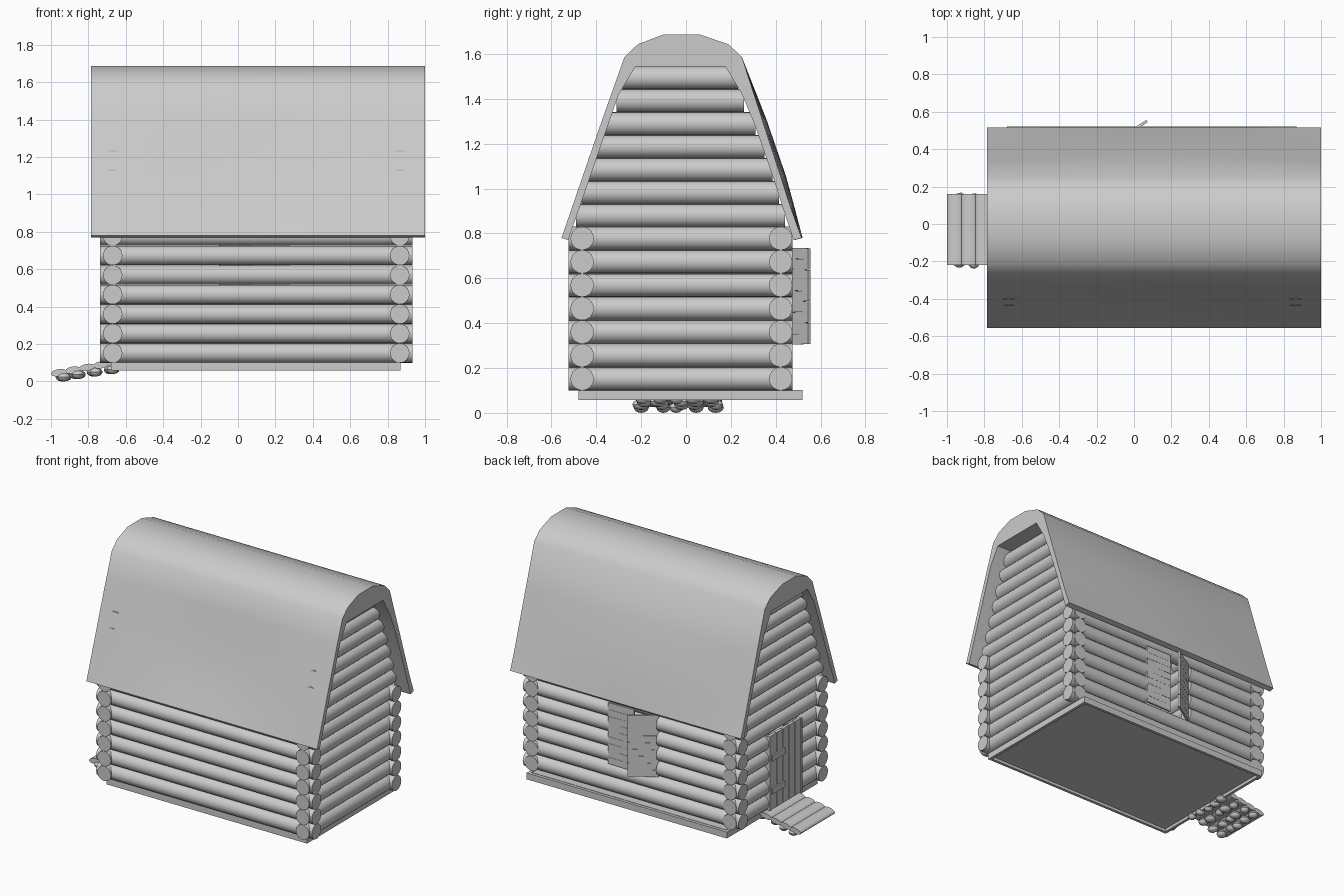
import bpy, bmesh, math, random
from mathutils import Matrix

if "Cube" in bpy.data.objects:
    bpy.data.objects.remove(bpy.data.objects["Cube"])

random.seed(4)


def finish(name, bm, smooth=True):
    bmesh.ops.recalc_face_normals(bm, faces=bm.faces[:])
    me = bpy.data.meshes.new(name)
    bm.to_mesh(me)
    bm.free()
    ob = bpy.data.objects.new(name, me)
    bpy.context.collection.objects.link(ob)
    if smooth:
        bpy.ops.object.select_all(action='DESELECT')
        ob.select_set(True)
        bpy.context.view_layer.objects.active = ob
        bpy.ops.object.shade_smooth_by_angle(angle=math.radians(35))
    return ob


def add_log(bm, axis, a, b, other, z, r=0.052, flat=1.0, pitch=0):
    """Log along x or y from a to b, at the other horizontal coordinate."""
    mid = (a + b) / 2
    if axis == 'x':
        loc, rot = (mid, other, z), Matrix.Rotation(math.pi / 2, 4, 'Y')
    else:
        loc, rot = (other, mid, z), Matrix.Rotation(math.pi / 2, 4, 'X')
    m = (Matrix.Translation(loc) @ Matrix.Rotation(pitch, 4, 'Y')
         @ Matrix.Diagonal((1, 1, flat, 1)) @ rot)
    bmesh.ops.create_cone(bm, cap_ends=True, segments=20, radius1=r, radius2=r,
                          depth=b - a, matrix=m)


def add_box(bm, loc, dims, turn=0, tilt=0):
    m = (Matrix.Translation(loc) @ Matrix.Rotation(turn, 4, 'Z')
         @ Matrix.Rotation(tilt, 4, 'Y') @ Matrix.Diagonal((*dims, 1)))
    bmesh.ops.create_cube(bm, size=1, matrix=m)


levels = [0.152 + 0.1043 * i for i in range(7)]
X0, X1, Y0, Y1 = -0.67, 0.865, -0.463, 0.422     # wall centre lines
WIN = (-0.10, 0.27)                              # window opening along x
DOOR = (-0.235, 0.105)                           # door opening along y

# floor and the sill boards framing it
bm = bmesh.new()
add_box(bm, (0.095, 0.02, 0.088), (1.50, 0.95, 0.028))
finish("floor", bm, False)
bm = bmesh.new()
for y in (-0.47, 0.51):
    add_box(bm, (0.095, y, 0.08), (1.55, 0.02, 0.045))
for x in (-0.67, 0.86):
    add_box(bm, (x, 0.02, 0.08), (0.02, 0.96, 0.045))
finish("sills", bm, False)

# long walls, the back one interrupted by the window
for name, y in (("front_wall", Y0), ("back_wall", Y1)):
    bm = bmesh.new()
    for i, z in enumerate(levels):
        if name == "back_wall" and 2 <= i <= 5:
            add_log(bm, 'x', -0.738, WIN[0], y, z)
            add_log(bm, 'x', WIN[1], 0.932, y, z)
        else:
            add_log(bm, 'x', -0.738, 0.932, y, z)
    finish(name, bm)

# end walls with gables, the left one interrupted by the door
for name, x in (("left_wall", X0), ("right_wall", X1)):
    bm = bmesh.new()
    for i, z in enumerate(levels):
        if name == "left_wall" and i < 5:
            add_log(bm, 'y', -0.523, DOOR[0], x, z)
            add_log(bm, 'y', DOOR[1], 0.475, x, z)
        else:
            add_log(bm, 'y', -0.523, 0.475, x, z)
    for i, hw in enumerate((0.466, 0.44, 0.41, 0.375, 0.335, 0.284, 0.257)):
        add_log(bm, 'y', -0.025 - hw, -0.025 + hw, x, 0.879 + 0.1025 * i)
    finish(name, bm)

# roof shell: closed profile swept along x, back slope bulging, front sagging
profile = [(-0.555, 0.78), (-0.50, 0.94), (-0.445, 1.10), (-0.39, 1.26),
           (-0.33, 1.43), (-0.275, 1.585), (-0.215, 1.643), (-0.10, 1.687),
           (0.06, 1.687), (0.19, 1.643), (0.25, 1.585), (0.34, 1.306),
           (0.42, 1.06), (0.465, 0.92), (0.515, 0.78),
           (0.48, 0.77), (0.43, 0.92), (0.385, 1.06), (0.308, 1.28),
           (0.25, 1.42), (0.175, 1.545), (-0.225, 1.545), (-0.30, 1.42),
           (-0.525, 0.77)]
steps = 12
bm = bmesh.new()
rings = []
for s in range(steps + 1):
    t = s / steps
    ring = []
    for i, (y, z) in enumerate(profile):
        lift = max(0, math.sin(math.pi * (1.5 - z) / 0.75)) ** 0.8
        if y > 0.3:
            y += 0.025 * math.sin(math.pi * t) * lift
        elif 0 < i < 5:
            y += 0.02 * math.sin(math.pi * t) ** 2 * lift
        ring.append(bm.verts.new((-0.785 + 1.785 * t, y, z)))
    rings.append(ring)
n = len(profile)
for a, b in zip(rings, rings[1:]):
    for i in range(n):
        j = (i + 1) % n
        bm.faces.new((a[i], a[j], b[j], b[i]))
bm.faces.new(rings[0])
bm.faces.new(rings[-1])
finish("roof", bm)

# window shutters made of horizontal boards, one ajar
for name, c, turn in (("closed_shutter", (0.175, 0.462), 0.0),
                      ("open_shutter", (-0.015, 0.495), math.radians(33))):
    bm = bmesh.new()
    for i in range(9):
        add_box(bm, (*c, 0.329 + 0.0478 * i), (0.2, 0.014, 0.047),
                turn, random.uniform(-0.02, 0.02))
    finish(name, bm, False)

# plank door with two short battens, and its posts
bm = bmesh.new()
for i in range(5):
    add_box(bm, (-0.715, -0.199 + 0.067 * i, 0.365), (0.022, 0.063, 0.52))
finish("door", bm, False)
bm = bmesh.new()
for z in (0.24, 0.47):
    add_box(bm, (-0.731, 0.025, z), (0.012, 0.14, 0.04))
finish("door_battens", bm, False)
bm = bmesh.new()
for y in DOOR:
    add_box(bm, (-0.70, y, 0.365), (0.06, 0.016, 0.52))
finish("door_posts", bm, False)

# sloping walkway of half-round boards
bm = bmesh.new()
for i in range(5):
    add_log(bm, 'y', -0.22, 0.16, -0.958 + 0.075 * i, 0.047 + 0.014 * i,
            0.042, 0.45, -0.18)
finish("walkway", bm)

# pebbles bedding the walkway
bm = bmesh.new()
for i in range(4):
    for j in range(5):
        x = -0.94 + 0.085 * i + random.uniform(-0.015, 0.015)
        y = -0.19 + 0.078 * j + random.uniform(-0.015, 0.015)
        sx, sy = random.uniform(0.03, 0.042), random.uniform(0.03, 0.042)
        m = (Matrix.Translation((x, y, 0.024 + 0.013 * i))
             @ Matrix.Rotation(random.uniform(0, 3), 4, 'Z')
             @ Matrix.Diagonal((sx, sy, 0.024, 1)))
        bmesh.ops.create_uvsphere(bm, u_segments=10, v_segments=6, radius=1, matrix=m)
finish("pebbles", bm)
